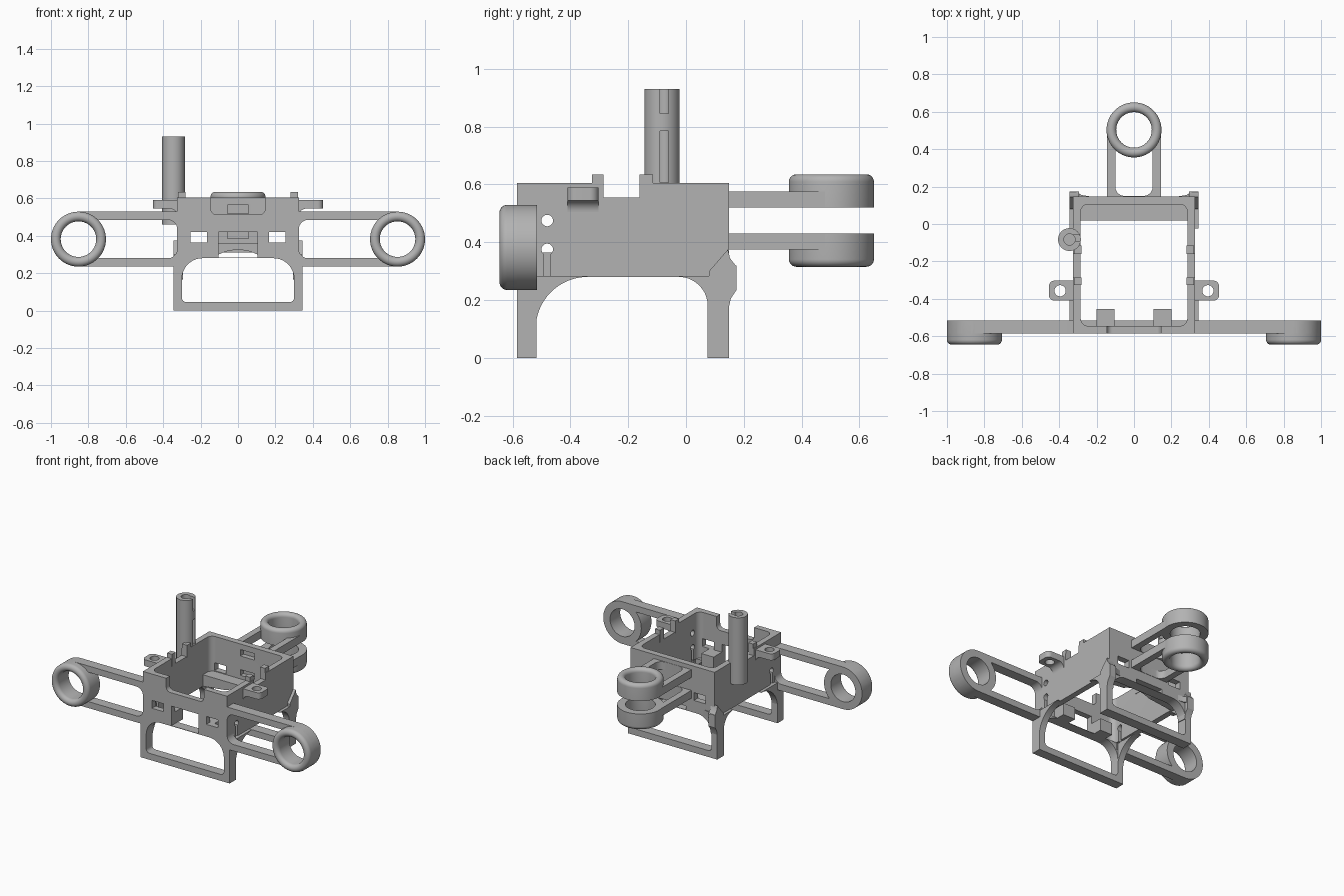
import bpy, bmesh, math
from mathutils import Matrix

old = bpy.data.objects.get("Cube")
if old:
    bpy.data.objects.remove(old)

grey = bpy.data.materials.new("matte grey")
grey.use_nodes = True
grey.diffuse_color = (0.45, 0.45, 0.45, 1)
grey.node_tree.nodes["Principled BSDF"].inputs["Base Color"].default_value = grey.diffuse_color


def finish(name, bm):
    bmesh.ops.recalc_face_normals(bm, faces=bm.faces)
    mesh = bpy.data.meshes.new(name)
    bm.to_mesh(mesh)
    bm.free()
    obj = bpy.data.objects.new(name, mesh)
    bpy.context.collection.objects.link(obj)
    mesh.materials.append(grey)
    return obj


def prism(name, pts, plane, a, b):
    """Extrude a 2D outline lying in xy, xz or yz from a to b."""
    place = {"xy": lambda u, v, w: (u, v, w),
             "xz": lambda u, v, w: (u, w, v),
             "yz": lambda u, v, w: (w, u, v)}[plane]
    bm = bmesh.new()
    low = [bm.verts.new(place(u, v, a)) for u, v in pts]
    high = [bm.verts.new(place(u, v, b)) for u, v in pts]
    bm.faces.new(low)
    bm.faces.new(high)
    for i in range(len(pts)):
        j = (i + 1) % len(pts)
        bm.faces.new((low[i], low[j], high[j], high[i]))
    return finish(name, bm)


def arc(cx, cy, r, start, end, n=10):
    angles = [math.radians(start + (end - start) * i / n) for i in range(n + 1)]
    return [(cx + r * math.cos(t), cy + r * math.sin(t)) for t in angles]


def rounded(u0, u1, v0, v1, low, top=None):
    """Rounded rectangle with separate bottom and top radii."""
    t = low if top is None else top
    return (arc(u0 + low, v0 + low, low, 180, 270) + arc(u1 - low, v0 + low, low, 270, 360)
            + arc(u1 - t, v1 - t, t, 0, 90) + arc(u0 + t, v1 - t, t, 90, 180))


def circle(u, v, r):
    return arc(u, v, r, 0, 360, 40)[:-1]


def box(name, x0, x1, y0, y1, z0, z1):
    return prism(name, [(x0, y0), (x1, y0), (x1, y1), (x0, y1)], "xy", z0, z1)


def sided(s, pts):
    return [(s * u, v) for u, v in pts]


def cut(obj, cutters):
    """Subtract each cutter and bake the result."""
    for c in cutters:
        m = obj.modifiers.new("cut", "BOOLEAN")
        m.operation, m.solver, m.object = "DIFFERENCE", "EXACT", c
    bpy.context.view_layer.update()
    graph = bpy.context.evaluated_depsgraph_get()
    mesh = bpy.data.meshes.new_from_object(obj.evaluated_get(graph))
    obj.modifiers.clear()
    obj.data = mesh
    for c in cutters:
        bpy.data.objects.remove(c)
    return obj


def ring(name, matrix, depth):
    """Turned collar with one fully rounded rim."""
    bm = bmesh.new()
    r = 0.026
    pts = [(0.095, 0), (0.147, 0)] + arc(0.121, depth - r, r, 0, 180, 14)
    vs = [bm.verts.new((x, 0, z)) for x, z in pts]
    es = [bm.edges.new((vs[i], vs[(i + 1) % len(vs)])) for i in range(len(vs))]
    bmesh.ops.spin(bm, geom=vs + es, cent=(0, 0, 0), axis=(0, 0, 1),
                   angle=math.tau, steps=56, use_duplicate=False)
    bmesh.ops.remove_doubles(bm, verts=bm.verts, dist=0.0001)
    bm.transform(matrix)
    return finish(name, bm)


# Open box body with its notches, windows and bolt holes
body = box("body_shell", -0.325, 0.325, -0.585, 0.148, 0.28, 0.604)
cuts = [prism("c", rounded(-0.285, 0.285, -0.545, 0.105, 0.04), "xy", 0.2, 0.8),
        box("c", -0.5, 0.5, -0.285, -0.16, 0.555, 0.8),
        prism("c", rounded(-0.145, 0.145, 0.513, 0.8, 0.03), "xz", -0.7, -0.5),
        box("c", -0.105, 0.105, -0.7, -0.5, 0.2, 0.42),
        box("c", -0.105, 0.105, 0.05, 0.3, 0.2, 0.31),
        box("c", -0.055, 0.055, 0.05, 0.3, 0.52, 0.565),
        box("c", -0.055, 0.055, 0.05, 0.3, 0.385, 0.425),
        box("c", -0.5, 0.5, -0.492, -0.468, 0.2, 0.36)]
cuts += [box("c", x, x + 0.09, -0.7, 0.3, 0.365, 0.42) for x in (-0.255, 0.165)]
cuts += [prism("c", circle(-0.48, z, 0.02), "yz", -0.5, 0.5) for z in (0.375, 0.475)]
cut(body, cuts)

# Shelf inside the rear wall
prism("rear_shelf", [(-0.286, 0.28), (-0.105, 0.3)] + arc(0, 0.1, 0.225, 117, 63)
      + [(0.105, 0.3), (0.286, 0.28), (0.286, 0.36), (-0.286, 0.36)], "xz", 0.02, 0.107)

# Front and rear leg frames
for name, y0, y1 in (("front", -0.585, -0.517), ("rear", 0.077, 0.148)):
    frame = box(name + "_leg_frame", -0.345, 0.345, y0, y1, 0, 0.283)
    cut(frame, [prism("c", rounded(-0.3, 0.3, 0.045, 0.28, 0.025, 0.11), "xz", y0 - 0.1, y1 + 0.1)])

for s, side in ((1, "left"), (-1, "right")):
    # Curved braces from the legs to the side walls
    prism(side + "_front_brace", [(-0.585, 0), (-0.52, 0)] + arc(-0.34, 0.1, 0.18, 180, 90, 16)
          + [(-0.34, 0.283), (-0.585, 0.283)], "yz", s * 0.3, s * 0.345)
    prism(side + "_rear_brace", [(0.147, 0), (0.075, 0)] + arc(-0.025, 0.18, 0.1, 0, 90)
          + [(-0.025, 0.283), (0.147, 0.283)], "yz", s * 0.3, s * 0.345)
    prism(side + "_rear_bulge", [(0.08, 0.17), (0.08, 0.3), (0.145, 0.375), (0.152, 0.345),
          (0.175, 0.315), (0.175, 0.235), (0.155, 0.205), (0.146, 0.165)],
          "yz", s * 0.295, s * 0.345)
    prism(side + "_rear_fairing", sided(s, [(0.22, 0.145), (0.28, 0.155), (0.31, 0.175),
          (0.345, 0.175), (0.345, 0.105), (0.22, 0.105)]), "xy", 0.28, 0.32)

    # Slotted side arm and its collar
    arm = prism(side + "_arm", sided(s, [(0.29, 0.235)] + arc(0.853, 0.382, 0.147, -90, 90, 28)
                + [(0.29, 0.529)]), "xz", -0.585, -0.515)
    cut(arm, [prism("c", sided(s, rounded(0.325, 0.85, 0.28, 0.485, 0.05)), "xz", -0.7, -0.4),
              prism("c", sided(s, circle(0.853, 0.382, 0.135)), "xz", -0.7, -0.4)])
    ring(side + "_arm_collar", Matrix.Translation((s * 0.853, -0.515, 0.382))
         @ Matrix.Rotation(math.pi / 2, 4, "X"), 0.13)

    # Mounting ear with gusset
    ear = prism(side + "_ear", sided(s, rounded(0.29, 0.455, -0.41, -0.303, 0.03)), "xy", 0.545, 0.59)
    cut(ear, [prism("c", sided(s, circle(0.395, -0.357, 0.03)), "xy", 0.4, 0.8)])
    prism(side + "_ear_gusset", sided(s, [(0.32, 0.5)] + arc(0.365, 0.505, 0.04, 180, 90)
          + [(0.32, 0.55)]), "xz", -0.41, -0.303)

    # Rim teeth and inner front block
    for label, y0, y1 in (("front", -0.325, -0.285), ("rear", -0.16, -0.115)):
        box(f"{side}_{label}_tooth", s * 0.282, s * 0.32, y0, y1, 0.55, 0.635)
    box(side + "_inner_block", s * 0.105, s * 0.2, -0.55, -0.455, 0.28, 0.365)

# Twin rear arms, each with a collar facing outward
for label, z, d in (("upper", 0.52, 1), ("lower", 0.43, -1)):
    arm = prism(label + "_rear_arm", [(-0.145, 0.14), (0.145, 0.14)]
                + arc(0, 0.503, 0.145, 0, 180, 28), "xy", z, z + d * 0.055)
    cut(arm, [prism("c", rounded(-0.1, 0.1, 0.15, 0.5, 0.05), "xy", 0.2, 0.8),
              prism("c", circle(0, 0.503, 0.135), "xy", 0.2, 0.8)])
    ring(label + "_rear_collar", Matrix.Translation((0, 0.503, z))
         @ Matrix.Diagonal((1, 1, d, 1)), 0.115)

# Hollow slotted post on the right wall
post = prism("antenna_post", circle(-0.345, -0.083, 0.061), "xy", 0.46, 0.93)
cut(post, [prism("c", circle(-0.345, -0.083, 0.03), "xy", 0.6, 1),
           box("c", -0.345, -0.2, -0.09, -0.06, 0.606, 0.785),
           box("c", -0.345, -0.2, -0.09, -0.06, 0.845, 1)])

# Smooth the curved surfaces, keep hard edges
bpy.ops.object.select_all(action="DESELECT")
for obj in bpy.context.collection.objects:
    if obj.type == "MESH" and grey.name in obj.data.materials:
        obj.select_set(True)
        bpy.context.view_layer.objects.active = obj
bpy.ops.object.shade_smooth_by_angle(angle=math.radians(30))
